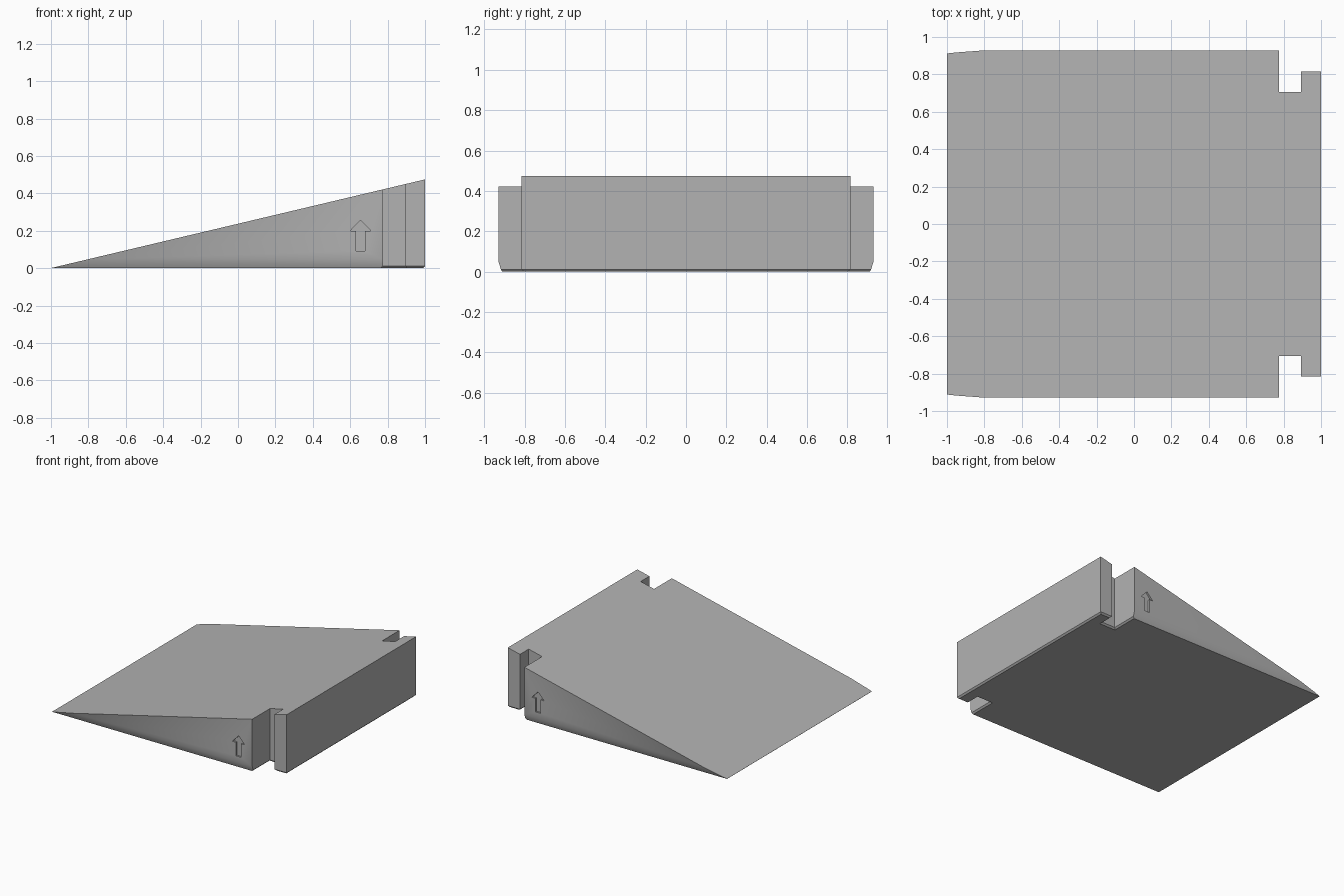
import bpy, bmesh, math
from mathutils import Vector

cube = bpy.data.objects.get("Cube")
if cube:
    bpy.data.objects.remove(cube, do_unlink=True)

HEIGHT = 0.474        # height of the tall end
SIDE = 0.928          # half depth of the body
RECESS = 0.014        # depth of the side arrows

grey = bpy.data.materials.new("ramp grey")
grey.use_nodes = True
colour = (0.45, 0.45, 0.45, 1)
grey.diffuse_color = colour
grey.node_tree.nodes["Principled BSDF"].inputs["Base Color"].default_value = colour


def make_object(name, bm):
    bmesh.ops.recalc_face_normals(bm, faces=bm.faces)
    mesh = bpy.data.meshes.new(name)
    bm.to_mesh(mesh)
    bm.free()
    obj = bpy.data.objects.new(name, mesh)
    bpy.context.collection.objects.link(obj)
    mesh.materials.append(grey)
    return obj


def loft(bm, rings):
    """Close a stack of matching outlines into a solid."""
    loops = [[bm.verts.new(p) for p in ring] for ring in rings]
    n = len(loops[0])
    for low, high in zip(loops, loops[1:]):
        for i in range(n):
            j = (i + 1) % n
            bm.faces.new((low[i], low[j], high[j], high[i]))
    bm.faces.new(loops[0][::-1])
    bm.faces.new(loops[-1])


def outline(z, side_in, end_in):
    """Plan of the ramp with a notch and a tab on each side of the tall end."""
    c = end_in
    half = [(-1, SIDE - side_in), (0.775 - c, SIDE - side_in),
            (0.775 - c, 0.705 - c), (0.893 + c, 0.705 - c),
            (0.893 + c, 0.815 - c), (1 - c, 0.815 - c)]
    return [(x, y, z) for x, y in half] + [(x, -y, z) for x, y in reversed(half)]


# Ramp body: stacked outlines, tapered towards the floor, cut by the slope
bm = bmesh.new()
loft(bm, [outline(0, 0.017, 0.012), outline(0.012, 0.011, 0),
          outline(0.047, 0, 0), outline(0.6, 0, 0)])
cut = bmesh.ops.bisect_plane(
    bm, geom=bm.verts[:] + bm.edges[:] + bm.faces[:], dist=1e-5,
    plane_co=(-1, 0, 0.001), plane_no=Vector((-HEIGHT, 0, 2)).normalized(),
    clear_outer=True)
rim = [e for e in bm.edges if e.is_boundary]
bmesh.ops.contextual_create(bm, geom=rim)
ramp = make_object("ramp", bm)

# Upward arrows recessed into both sides
half_arrow = [(0, 0.257), (0.055, 0.2), (0.023, 0.2), (0.023, 0.092)]
arrow = half_arrow + [(-x, z) for x, z in reversed(half_arrow[1:])]
for name, s in (("front", -1), ("back", 1)):
    bm = bmesh.new()
    loft(bm, [[(0.655 + x, s * y, z) for x, z in arrow]
              for y in (SIDE - RECESS, SIDE + 0.05)])
    cutter = make_object(name + "_arrow_cutter", bm)
    cutter.hide_render = True
    mod = ramp.modifiers.new(name + " arrow", "BOOLEAN")
    mod.operation = "DIFFERENCE"
    mod.solver = "EXACT"
    mod.object = cutter
    bpy.context.view_layer.objects.active = ramp
    bpy.ops.object.modifier_apply(modifier=mod.name)
    bpy.data.objects.remove(cutter, do_unlink=True)

# Soft lower sides, crisp edges elsewhere
bpy.ops.object.select_all(action="DESELECT")
ramp.select_set(True)
bpy.context.view_layer.objects.active = ramp
bpy.ops.object.shade_smooth_by_angle(angle=math.radians(30))
